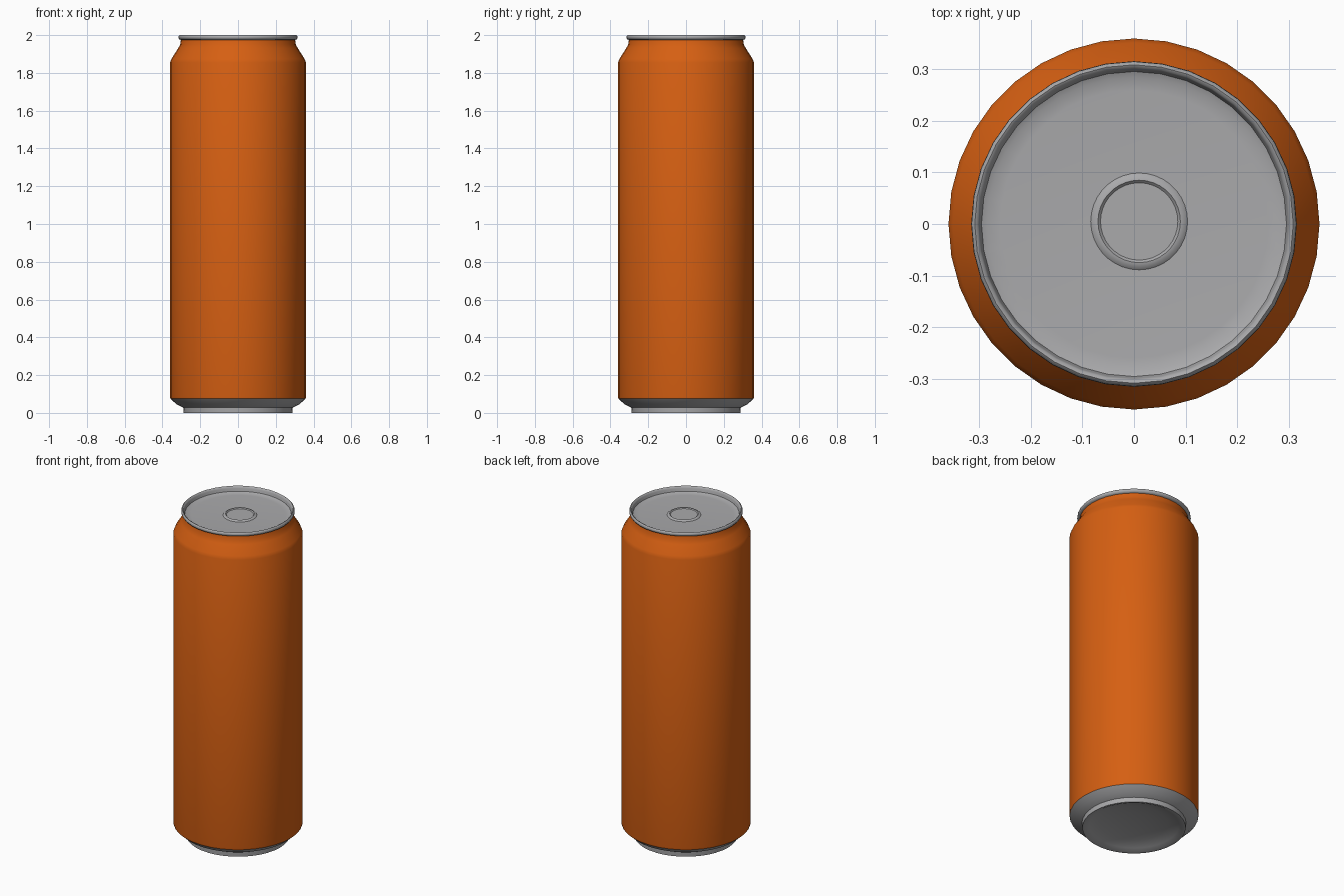
import bpy, bmesh, math
from mathutils import Matrix, Vector

cube = bpy.data.objects.get("Cube")
if cube:
    bpy.data.objects.remove(cube, do_unlink=True)

SIDES = 36


def material(name, rgb, rough=0.5):
    m = bpy.data.materials.new(name)
    m.use_nodes = True
    m.diffuse_color = (*rgb, 1)
    node = m.node_tree.nodes["Principled BSDF"]
    node.inputs["Base Color"].default_value = (*rgb, 1)
    node.inputs["Roughness"].default_value = rough
    return m


orange = material("orange paint", (0.67, 0.115, 0.006))
metal = material("bare aluminium", (0.40, 0.40, 0.41))


def lathe(name, profile, mat, centre=(0, 0), angle=35):
    """Spin (radius, z) points around the z axis; listed from bottom/outside up."""
    bm = bmesh.new()
    rings = []
    for r, z in profile:
        if r == 0:
            rings.append([bm.verts.new((0, 0, z))] * SIDES)
        else:
            rings.append([bm.verts.new(Matrix.Rotation(math.tau * i / SIDES, 3, "Z") @ Vector((r, 0, z)))
                          for i in range(SIDES)])
    for low, high in zip(rings, rings[1:]):
        for i in range(SIDES):
            j = (i + 1) % SIDES
            corners = list(dict.fromkeys((low[i], low[j], high[j], high[i])))
            bm.faces.new(corners)
    mesh = bpy.data.meshes.new(name)
    bm.to_mesh(mesh)
    bm.free()
    mesh.materials.append(mat)
    obj = bpy.data.objects.new(name, mesh)
    obj.location = (*centre, 0)
    bpy.context.collection.objects.link(obj)
    bpy.ops.object.select_all(action="DESELECT")
    obj.select_set(True)
    bpy.context.view_layer.objects.active = obj
    bpy.ops.object.shade_smooth_by_angle(angle=math.radians(angle))
    return obj


# Domed underside, standing ring and tapered foot
lathe("base", [(0, 0.045), (0.1, 0.041), (0.19, 0.029), (0.25, 0.013), (0.275, 0),
               (0.288, 0), (0.29, 0.028), (0.325, 0.045), (0.358, 0.075)], metal)

# Painted wall, shoulder and neck
lathe("body", [(0.358, 0.075), (0.36, 0.085), (0.36, 1.855), (0.352, 1.875), (0.317, 1.93),
               (0.306, 1.95), (0.302, 1.978)], orange)

# Rolled rim and recessed lid
lathe("rim", [(0.302, 1.975), (0.311, 1.978), (0.316, 1.986), (0.315, 1.995), (0.309, 2.0),
              (0.303, 1.997), (0.3, 1.988), (0.296, 1.972)], metal, angle=50)
lathe("lid", [(0.296, 1.972), (0.285, 1.967), (0.26, 1.965), (0, 1.965)], metal)

# Round raised button in the lid
lathe("lid_button", [(0.094, 1.965), (0.087, 1.971), (0.08, 1.972), (0.075, 1.967), (0, 1.967)],
      metal, centre=(0.01, 0.005))
